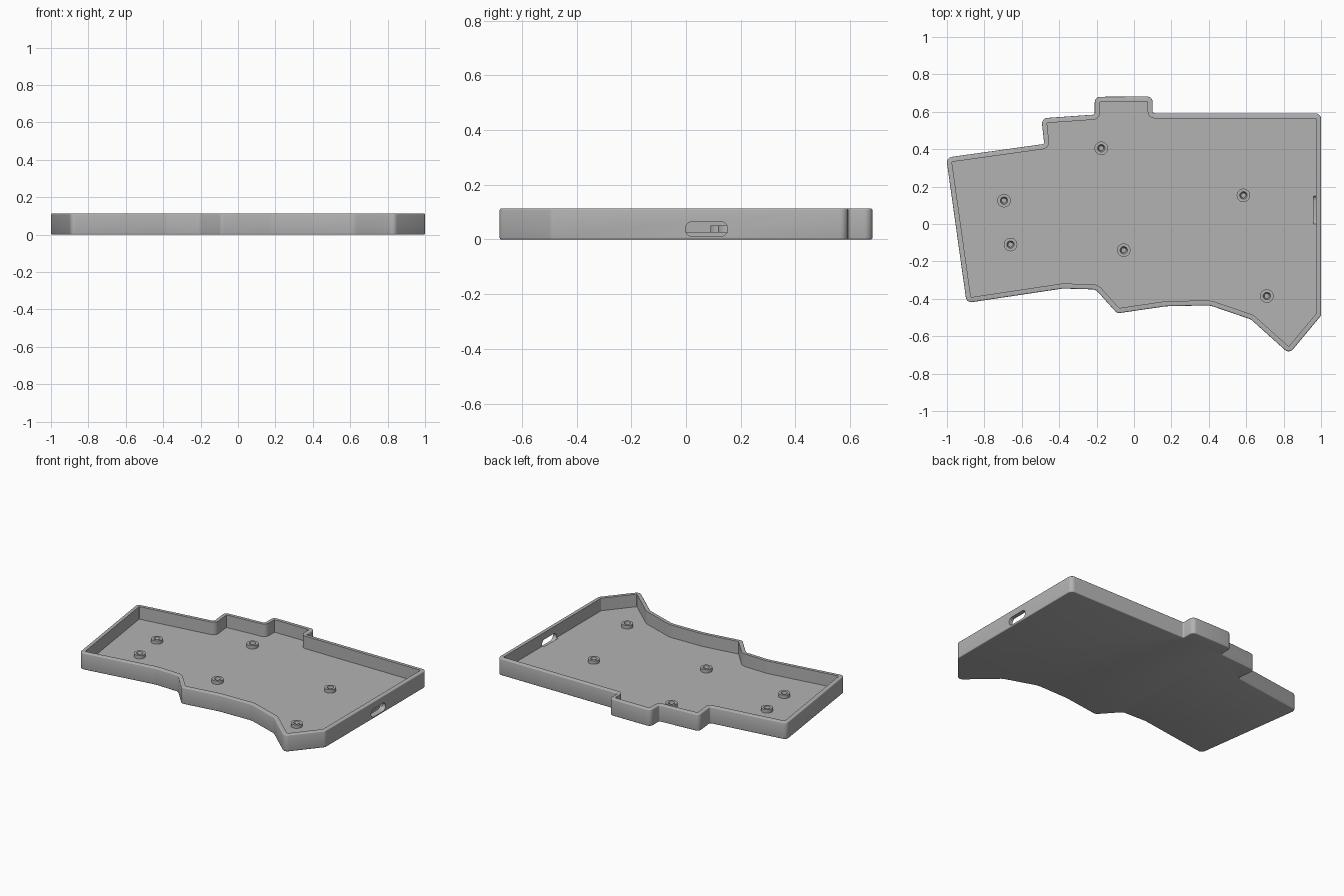
import bpy, bmesh, math
from mathutils import Vector

cube = bpy.data.objects.get("Cube")
if cube:
    bpy.data.objects.remove(cube, do_unlink=True)

HEIGHT, FLOOR, WALL, EDGE = 0.113, 0.028, 0.027, 0.006

grey = bpy.data.materials.new("plain grey")
grey.use_nodes = True
grey.diffuse_color = (0.45, 0.45, 0.45, 1)
grey.node_tree.nodes["Principled BSDF"].inputs["Base Color"].default_value = grey.diffuse_color

# Tray outline, counter-clockwise: x, y, corner radius
OUTLINE = [
    (-0.895, -0.422, 0.03), (-0.38, -0.345, 0.08), (-0.205, -0.35, 0.04),
    (-0.09, -0.478, 0.03), (0.17, -0.44, 0.15), (0.405, -0.435, 0.12),
    (0.625, -0.51, 0.06), (0.83, -0.694, 0.03), (1.0, -0.49, 0.03),
    (1.0, 0.592, 0.03), (0.1, 0.592, 0.01), (0.1, 0.682, 0.03),
    (-0.21, 0.68, 0.03), (-0.21, 0.585, 0.01), (-0.495, 0.565, 0.03),
    (-0.48, 0.428, 0.01), (-1.004, 0.355, 0.03),
]


def rounded_ring(inset, steps=6):
    """Outline moved inwards by inset, with every corner filleted."""
    pts = [Vector(p[:2]) for p in OUTLINE]
    n = len(pts)
    ring = []
    moved, turns = [], []
    for i in range(n):
        a = (pts[i] - pts[i - 1]).normalized()
        b = (pts[(i + 1) % n] - pts[i]).normalized()
        na, nb = Vector((-a.y, a.x)), Vector((-b.y, b.x))
        moved.append(pts[i] + (na + nb) * inset / (1 + na.dot(nb)))
        turns.append(a.cross(b))
    for i in range(n):
        p = moved[i]
        a = (p - moved[i - 1]).normalized()
        b = (moved[(i + 1) % n] - p).normalized()
        side = 1 if turns[i] > 0 else -1
        r = max(OUTLINE[i][2] - side * inset, 0.004)
        angle = a.angle(b)
        start = p - a * r * math.tan(angle / 2)
        centre = start + Vector((-a.y, a.x)) * r * side
        arm = start - centre
        for k in range(steps + 1):
            t = side * angle * k / steps
            c, s = math.cos(t), math.sin(t)
            ring.append(centre + Vector((arm.x * c - arm.y * s, arm.x * s + arm.y * c)))
    return ring


def loft(bm, rings, closed=False):
    """Skin a stack of equal rings; cap the ends or join them in a loop."""
    rows = [[bm.verts.new(co) for co in ring] for ring in rings]
    n = len(rows[0])
    pairs = list(zip(rows, rows[1:])) + ([(rows[-1], rows[0])] if closed else [])
    for low, high in pairs:
        for i in range(n):
            j = (i + 1) % n
            bm.faces.new((low[i], low[j], high[j], high[i]))
    if not closed:
        bm.faces.new(rows[0][::-1])
        bm.faces.new(rows[-1])


def make(name, bm):
    bmesh.ops.recalc_face_normals(bm, faces=bm.faces)
    mesh = bpy.data.meshes.new(name)
    bm.to_mesh(mesh)
    bm.free()
    mesh.materials.append(grey)
    obj = bpy.data.objects.new(name, mesh)
    bpy.context.collection.objects.link(obj)
    return obj


def smooth(obj):
    bpy.ops.object.select_all(action="DESELECT")
    obj.select_set(True)
    bpy.context.view_layer.objects.active = obj
    bpy.ops.object.shade_smooth_by_angle(angle=math.radians(35))


# Tray: rounded outer edges, flat rim, inner wall and floor
quarter = [(EDGE * (1 - math.sin(t)), EDGE * (1 - math.cos(t)))
           for t in (math.radians(30 * k) for k in range(4))]
profile = quarter + [(d, HEIGHT - z) for d, z in reversed(quarter)]
profile += [(WALL, HEIGHT), (WALL, FLOOR)]
bm = bmesh.new()
loft(bm, [[(p.x, p.y, z) for p in rounded_ring(d)] for d, z in profile])
tray = make("tray", bm)

# Rounded port opening through the +x wall
bm = bmesh.new()
mid_y, mid_z, radius, half = 0.075, 0.038, 0.0275, 0.05
stadium = []
for k in range(26):
    t = math.pi * (k if k < 13 else k - 1) / 12
    stadium.append((mid_y + (half if k < 13 else -half) + radius * math.sin(t),
                    mid_z - radius * math.cos(t)))
loft(bm, [[(x, y, z) for y, z in stadium] for x in (0.96, 1.05)])
cutter = make("port_cutter", bm)
cutter.hide_render = True

cut = tray.modifiers.new("port", "BOOLEAN")
cut.operation, cut.solver, cut.object = "DIFFERENCE", "EXACT", cutter
bpy.context.view_layer.objects.active = tray
bpy.ops.object.modifier_apply(modifier=cut.name)
bpy.data.objects.remove(cutter, do_unlink=True)
smooth(tray)

# Screw bosses with tapered holes
BOSSES = [(-0.175, 0.405), (-0.695, 0.125), (-0.66, -0.11),
          (-0.055, -0.14), (0.585, 0.153), (0.71, -0.385)]
BOSS_PROFILE = [(0.036, FLOOR - 0.004), (0.036, 0.051), (0.02, 0.051),
                (0.013, FLOOR + 0.002), (0.013, FLOOR - 0.004)]
for number, (x, y) in enumerate(BOSSES, 1):
    bm = bmesh.new()
    turns = [2 * math.pi * k / 32 for k in range(32)]
    loft(bm, [[(x + r * math.cos(t), y + r * math.sin(t), z) for t in turns]
              for r, z in BOSS_PROFILE], closed=True)
    smooth(make(f"screw_boss_{number}", bm))
